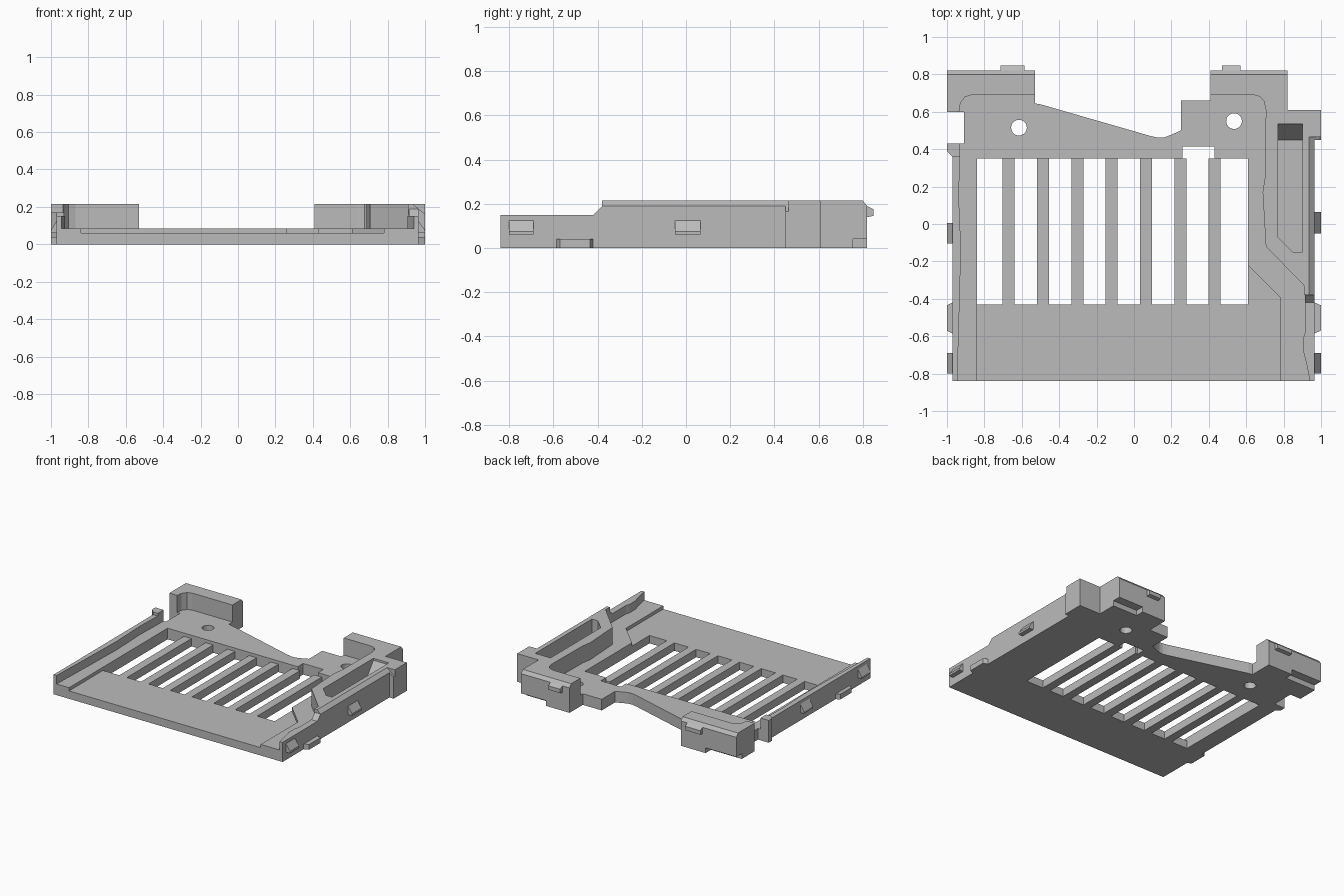
import bpy, bmesh, math

old = bpy.data.objects.get("Cube")
if old:
    bpy.data.objects.remove(old)

GREY = (0.5, 0.5, 0.5, 1)
mat = bpy.data.materials.new("plain grey")
mat.use_nodes = True
mat.diffuse_color = GREY
mat.node_tree.nodes["Principled BSDF"].inputs["Base Color"].default_value = GREY

FLOOR, DECK, LOW, TOP = 0.06, 0.085, 0.15, 0.215


def prism(name, pts, lo, hi, axis="z"):
    """Extrude a closed 2D profile from lo to hi along an axis."""
    place = {"z": lambda a, b, h: (a, b, h),
             "x": lambda a, b, h: (h, a, b),
             "y": lambda a, b, h: (a, h, b)}[axis]
    bm = bmesh.new()
    bottom = [bm.verts.new(place(a, b, lo)) for a, b in pts]
    top = [bm.verts.new(place(a, b, hi)) for a, b in pts]
    bm.faces.new(bottom)
    bm.faces.new(top)
    n = len(pts)
    for i in range(n):
        j = (i + 1) % n
        bm.faces.new((bottom[i], bottom[j], top[j], top[i]))
    bmesh.ops.recalc_face_normals(bm, faces=bm.faces)
    mesh = bpy.data.meshes.new(name)
    bm.to_mesh(mesh)
    bm.free()
    mesh.materials.append(mat)
    ob = bpy.data.objects.new(name, mesh)
    bpy.context.collection.objects.link(ob)
    return ob


def box(name, x0, x1, y0, y1, z0, z1):
    return prism(name, [(x0, y0), (x1, y0), (x1, y1), (x0, y1)], z0, z1)


def cut(ob, cutters):
    """Subtract each cutter, keep the result and remove the cutter."""
    for c in cutters:
        c.hide_render = True
        m = ob.modifiers.new("cut", "BOOLEAN")
        m.operation, m.solver, m.object = "DIFFERENCE", "EXACT", c
        dg = bpy.context.evaluated_depsgraph_get()
        mesh = bpy.data.meshes.new_from_object(ob.evaluated_get(dg))
        ob.modifiers.clear()
        ob.data = mesh
        bpy.data.objects.remove(c)


def disc(cx, cy, r, n=24):
    return [(cx + r * math.cos(2 * math.pi * i / n),
             cy + r * math.sin(2 * math.pi * i / n)) for i in range(n)]


# Base plate with its stepped, swooping back edge
plate = prism("base_plate", [
    (-.97, -.84), (.965, -.84), (.965, .45), (1, .45), (1, .61), (.82, .61),
    (.82, .82), (.41, .82), (.41, .66), (.25, .66), (.25, .50), (.195, .475),
    (.16, .463), (.13, .462), (.09, .47), (-.50, .64), (-.53, .645),
    (-.53, .82), (-1, .82), (-1, .60), (-.91, .60), (-.91, .43), (-1, .43),
    (-1, .39), (-.97, .36)], 0, DECK)
cut(plate, [
    # Vent opening, with a small notch at its back
    prism("cut_vent", [(-.84, -.43), (.61, -.43), (.61, .35), (.43, .35),
                       (.43, .415), (.26, .415), (.26, .35), (-.84, .35)], -1, 1),
    # Lowered front floor
    prism("cut_floor", [(-.84, -1), (.78, -1), (.78, -.39), (.61, -.22),
                        (.5, -.3), (-.7, -.3), (-.84, -.43)], FLOOR, 1),
    # Screw holes
    prism("cut_hole_right", disc(-.615, .515, .042), -1, 1),
    prism("cut_hole_left", disc(.535, .55, .042), -1, 1),
    # Undercuts below the back towers
    box("cut_under_right", -1.1, -.74, .755, .9, -1, .04),
    box("cut_under_left", .61, .9, .755, .9, -1, .04),
])

# Vent bars
for i in range(7):
    x = -.67 + i * .1835
    box(f"vent_bar_{i + 1}", x - .032, x + .032, -.43, .35, 0, FLOOR)


def back_chamfer():
    return prism("cut_chamfer", [(.80, TOP), (.84, .165), (.84, .3), (.80, .3)],
                 -1.2, 1.2, "x")


# Right back tower, an L-shaped wall with a rounded inner corner
tower = prism("right_back_tower", [
    (-1, .60), (-.935, .60), (-.928, .645), (-.905, .678), (-.87, .69),
    (-.53, .69), (-.53, .82), (-1, .82)], DECK, TOP)
cut(tower, [back_chamfer()])

# Left side block running into the left back tower
block = prism("left_side_block", [
    (.41, .69), (.64, .69), (.675, .68), (.695, .655), (.705, .61), (.70, .25),
    (.688, .17), (.705, -.12), (.91, -.33), (.91, -.38), (.965, -.38),
    (.965, .45), (1, .45), (1, .61), (.82, .61), (.82, .82), (.41, .82)],
    DECK, TOP)
cut(block, [
    back_chamfer(),
    prism("cut_pocket", [(.77, -.07), (.85, -.15), (.90, -.15), (.90, .535),
                         (.77, .535)], DECK + .005, 1),
    prism("cut_edge", [(.935, TOP), (.995, .165), (1.1, .165), (1.1, .3),
                       (.935, .3)], -.5, .465, "y"),
])
# Sloped end inside the pocket
prism("pocket_ramp", [(.45, DECK + .005), (.535, DECK + .005), (.535, .2)],
      .77, .90, "x")

# Low side walls
prism("left_front_wall", [
    (.94, -.84), (.965, -.84), (.965, -.38), (.915, -.38), (.915, -.58),
    (.905, -.61), (.905, -.68), (.925, -.76)], DECK, LOW)
prism("left_wall_ramp", [(-.42, LOW), (-.38, LOW), (-.38, .19)], .915, .965, "x")
prism("right_wall", [
    (-.97, -.84), (-.945, -.84), (-.935, -.5), (-.925, -.13), (-.937, .15),
    (-.93, .36), (-.97, .36)], DECK, LOW)
prism("right_wall_post", [(-.97, .36), (-.93, .36), (-.93, .43), (-1, .43),
                          (-1, .39)], DECK, .17)

# Snap wedges and foot rails on both sides
for side, s, w, mid in (("left", 1, .965, (-.05, .065)),
                        ("right", -1, .97, (-.105, .005))):
    for part, (y0, y1) in (("front", (-.80, -.69)), ("middle", mid)):
        prism(f"{side}_{part}_snap",
              [(s * w, FLOOR), (s, FLOOR), (s, .075), (s * w, .125)], y0, y1, "y")
    prism(f"{side}_foot_rail", [(s * w, -.585), (s, -.57), (s, -.435), (s * w, -.42)],
          0, .04)

# Latch tabs on the back of the towers
for side, x0, x1 in (("right", -.715, -.585), ("left", .47, .57)):
    prism(f"{side}_latch_tab", [(.82, .14), (.848, .145), (.848, .175), (.82, .19)],
          x0, x1, "x")
